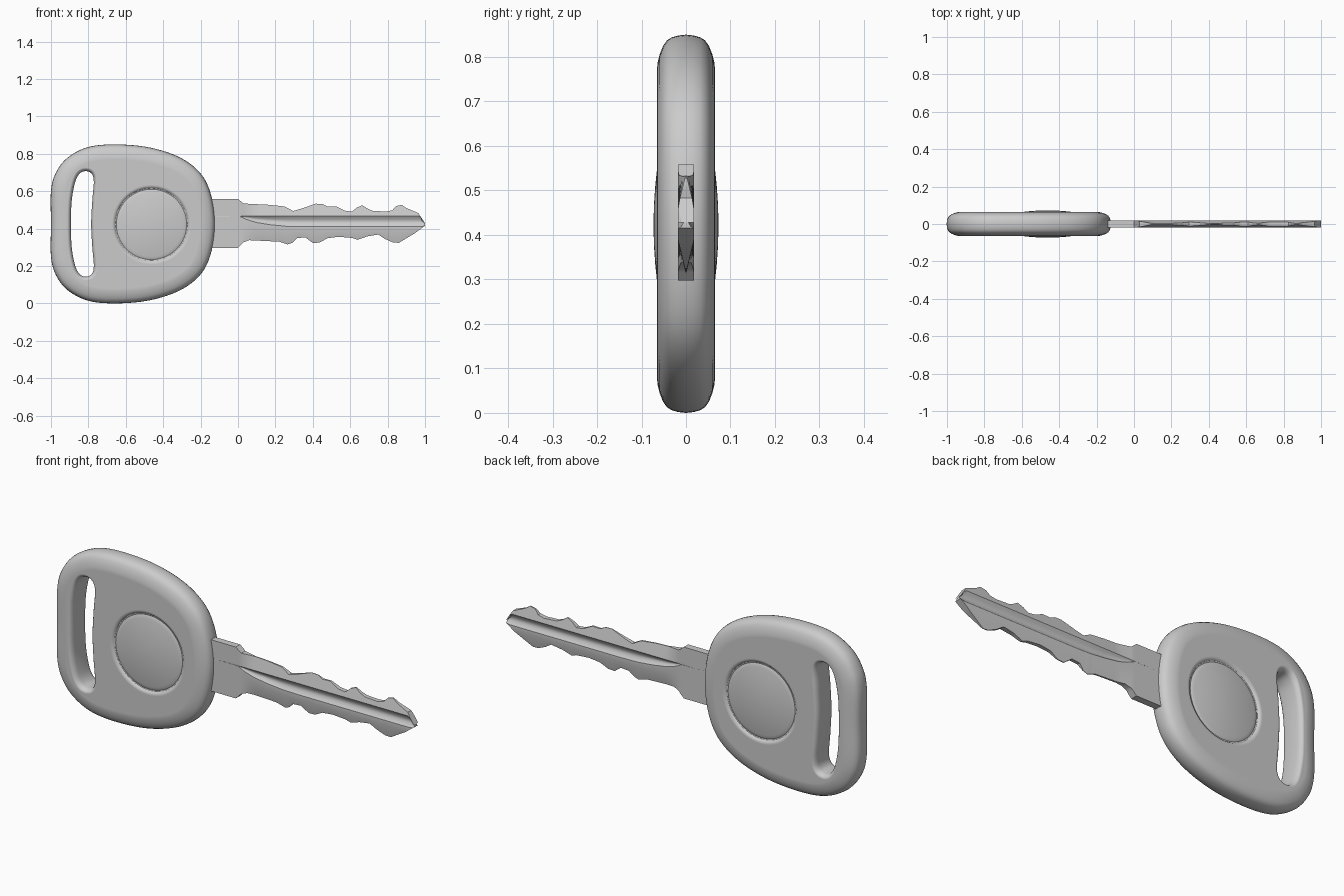
import bpy, bmesh, math
from mathutils import Vector

if "Cube" in bpy.data.objects:
    bpy.data.objects.remove(bpy.data.objects["Cube"])

CZ = 0.425  # mid height of the key


def finish(bm, name, angle=35):
    me = bpy.data.meshes.new(name)
    bm.to_mesh(me)
    bm.free()
    ob = bpy.data.objects.new(name, me)
    bpy.context.collection.objects.link(ob)
    bpy.ops.object.select_all(action='DESELECT')
    ob.select_set(True)
    bpy.context.view_layer.objects.active = ob
    bpy.ops.object.shade_smooth_by_angle(angle=math.radians(angle))
    return ob


def spline(pts, steps):
    """Closed Catmull-Rom curve through 2D points."""
    p, n, out = [Vector(q) for q in pts], len(pts), []
    for i in range(n):
        a, b, c, d = (p[(i + k) % n] for k in (-1, 0, 1, 2))
        for s in range(steps):
            t = s / steps
            out.append(0.5 * (2*b + (c-a)*t + (2*a-5*b+4*c-d)*t*t + (3*b-a-3*c+d)*t**3))
    return out


def offset(loop, d):
    """Move a clockwise loop sideways: positive d goes inwards."""
    out = []
    for i, q in enumerate(loop):
        t = (loop[(i + 1) % len(loop)] - loop[i - 1]).normalized()
        out.append(q + Vector((t.y, -t.x)) * d)
    return out


def mirrored(top):
    """Add the lower half to a list of upper points that runs left to right."""
    return top + [(x, 2*CZ - z) for x, z in reversed(top) if abs(z - CZ) > 1e-4]


def add_ring(bm, loop, y):
    return [bm.verts.new((q.x, -y, q.y)) for q in loop]


def bridge(bm, a, b):
    n = len(a)
    for i in range(n):
        bm.faces.new((a[i], a[(i+1) % n], b[(i+1) % n], b[i]))


def skin(bm, rings):
    for a, b in zip(rings, rings[1:]):
        bridge(bm, a, b)
    return rings[-1]


def interp(table, x):
    for (x0, v0), (x1, v1) in zip(table, table[1:]):
        if x <= x1:
            return v0 + (v1 - v0) * max(0, x - x0) / (x1 - x0)
    return table[-1][1]


# Head: rounded rim, strap slot and domed button, half modelled then mirrored
outline = spline(mirrored([(-1, CZ), (-1, .60), (-.973, .70), (-.91, .78), (-.80, .836),
                           (-.65, .85), (-.47, .833), (-.31, .78), (-.20, .695),
                           (-.144, .58), (-.123, CZ)]), 8)
slot = spline(mirrored([(-.893, CZ), (-.889, .55), (-.870, .65), (-.845, .695), (-.812, .707),
                        (-.782, .693), (-.771, .65), (-.779, .55), (-.785, CZ)]), 6)
bm = bmesh.new()
rim = [(0, 0), (.002, .018), (.006, .032), (.013, .043), (.026, .052),
       (.044, .059), (.062, .0635), (.075, .065), (.079, .065)]
edge_a = skin(bm, [add_ring(bm, offset(outline, d), y) for d, y in rim])
lip = [(0, 0), (0, .038), (.002, .048), (.006, .056), (.012, .063), (.018, .065), (.021, .065)]
edge_b = skin(bm, [add_ring(bm, offset(slot, -d), y) for d, y in lip])


def circle(r, n=64):
    return [Vector((-.4625 + r * math.sin(2*math.pi*i/n), .422 + r * math.cos(2*math.pi*i/n)))
            for i in range(n)]


button = [(.010, .073)] + [(r, .073 - .017 * (r/.185)**2) for r in (.05, .09, .12, .15, .17, .182)]
button += [(.188, .0535), (.194, .055), (.199, .061), (.205, .0642), (.211, .065), (.214, .065)]
rings = [add_ring(bm, circle(r), y) for r, y in button]
cap = bm.faces.new(rings[0])
edge_c = skin(bm, rings)

# Flat face between rim, slot and button
fill = [bm.edges.get((e[i - 1], e[i])) for e in (edge_a, edge_b, edge_c) for i in range(len(e))]
bmesh.ops.triangle_fill(bm, use_beauty=True, edges=fill, normal=(0, -1, 0))
bmesh.ops.recalc_face_normals(bm, faces=bm.faces[:])
cap.normal_update()
if cap.normal.y > 0:
    bmesh.ops.reverse_faces(bm, faces=bm.faces[:])
head = finish(bm, "key_head")
mod = head.modifiers.new("mirror", 'MIRROR')
mod.use_axis = (False, True, False)
mod.merge_threshold = 0.0005

# Blade: lofted diamond section with cut teeth and a long groove on each side
top = [(-.16, .558), (0, .558), (.03, .534), (.17, .527), (.25, .518), (.295, .494), (.34, .507),
       (.415, .533), (.45, .532), (.48, .518), (.525, .519), (.57, .496), (.61, .491), (.635, .512),
       (.665, .525), (.69, .508), (.72, .495), (.79, .491), (.825, .498), (.845, .52), (.875, .527),
       (.90, .51), (.965, .483), (1, .428)]
low = [(-.16, .297), (0, .297), (.03, .327), (.06, .338), (.22, .33), (.265, .315), (.29, .324),
       (.315, .349), (.36, .353), (.40, .323), (.435, .325), (.48, .349), (.54, .356), (.61, .35),
       (.64, .34), (.69, .358), (.75, .368), (.785, .345), (.83, .325), (.86, .324), (.895, .345),
       (.945, .375), (1, .415)]
groove = [(-.16, .466), (.01, .465), (.05, .447), (.10, .432), (.17, .421), (.26, .412), (.35, .41), (1, .41)]
stations = sorted({x for x, _ in top + low + groove} | {i / 50 for i in range(1, 50)})


def half_thickness(x, z):
    diamond = .0175 * min(1, max(.06, (.112 - abs(z - .427)) / .072))
    w = min(1, max(0, (x - .02) / .08))
    return .0175 + (diamond - .0175) * w


bm = bmesh.new()
sections = []
for x in stations:
    zt, zb, g = interp(top, x), interp(low, x), interp(groove, x)
    depth = .0135 * min(1, max(0, (.467 - g) / .045))
    rows = [(zt, 0), (.467, 0)]
    rows += [(.467 + (g - .467) * t, k * depth) for t, k in
             ((.2, .55), (.38, .9), (.52, 1), (.66, .88), (.84, .5))]
    rows += [(g, 0), (.387, 0), (zb, 0)]
    side = []
    for z, cut in rows:
        z = min(zt, max(zb, z))
        side.append((z, half_thickness(x, z) - cut))
    ring = [(x, -y, z) for z, y in side] + [(x, y, z) for z, y in reversed(side)]
    sections.append([bm.verts.new(v) for v in ring])
last = skin(bm, sections)
bm.faces.new(sections[0])
bm.faces.new(last)
bmesh.ops.remove_doubles(bm, verts=bm.verts[:], dist=.0003)
bmesh.ops.recalc_face_normals(bm, faces=bm.faces[:])
finish(bm, "key_blade", 30)
